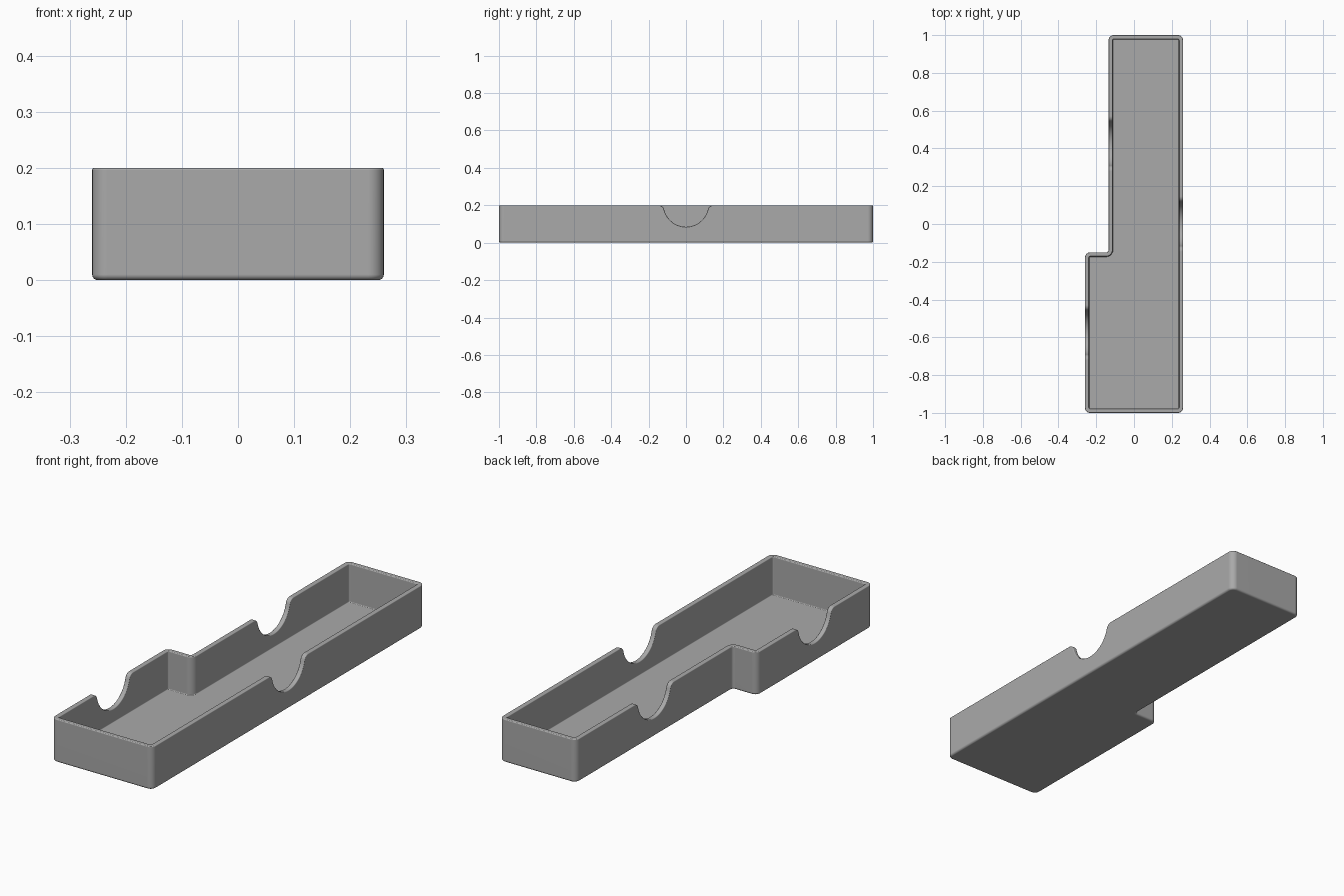
import bpy, bmesh, math
from mathutils import Vector

if "Cube" in bpy.data.objects:
    bpy.data.objects.remove(bpy.data.objects["Cube"])

HEIGHT, WALL, FLOOR = 0.2, 0.022, 0.022
OUTLINE = [(-0.26, -1), (0.26, -1), (0.26, 1), (-0.135, 1), (-0.135, -0.15), (-0.26, -0.15)]
CORNER, BOTTOM_R = 0.028, 0.01

grey = bpy.data.materials.new("plain grey")
grey.diffuse_color = (0.4, 0.4, 0.4, 1)
grey.use_nodes = True
grey.node_tree.nodes["Principled BSDF"].inputs["Base Color"].default_value = grey.diffuse_color


def rounded_outline(inset, steps=6):
    """Stepped outline moved inwards, with concentric rounded corners."""
    pts = []
    n = len(OUTLINE)
    for i in range(n):
        a, b, c = (Vector(OUTLINE[(i + k) % n]) for k in (-1, 0, 1))
        d1, d2 = (b - a).normalized(), (c - b).normalized()
        n1, n2 = Vector((-d1.y, d1.x)), Vector((-d2.y, d2.x))
        convex = d1.cross(d2) > 0
        base = CORNER if convex else 0.012
        r = base - inset if convex else base + inset
        s = 1 if convex else -1
        centre = b + (n1 + n2) * base * s
        for k in range(steps + 1):
            t = k / steps * math.pi / 2
            pts.append(centre - s * r * (n1 * math.cos(t) + n2 * math.sin(t)))
    return pts


def make_object(name, bm):
    bmesh.ops.recalc_face_normals(bm, faces=bm.faces)
    mesh = bpy.data.meshes.new(name)
    bm.to_mesh(mesh)
    bm.free()
    obj = bpy.data.objects.new(name, mesh)
    bpy.context.collection.objects.link(obj)
    mesh.materials.append(grey)
    return obj


# Tray shell: rings from the rounded bottom, up the outside, down the inside
levels = []
for k in range(5):
    t = k / 4 * math.pi / 2
    levels.append((BOTTOM_R * (1 - math.sin(t)), BOTTOM_R * (1 - math.cos(t))))
levels += [(0, HEIGHT), (WALL, HEIGHT), (WALL, FLOOR)]
bm = bmesh.new()
rings = [[bm.verts.new((p.x, p.y, z)) for p in rounded_outline(d)] for d, z in levels]
for lo, hi in zip(rings, rings[1:]):
    for i in range(len(lo)):
        j = (i + 1) % len(lo)
        bm.faces.new((lo[i], lo[j], hi[j], hi[i]))
bm.faces.new(rings[0])
bm.faces.new(rings[-1])
tray = make_object("tray", bm)


def notch_profile():
    """Round finger notch with flared upper edges, as (y, z) points."""
    R, r, cz = 0.12, 0.03, 0.205
    fz = HEIGHT - r
    fy = math.sqrt((R + r) ** 2 - (cz - fz) ** 2)
    a = math.atan2(cz - fz, fy)
    half = [(R * math.sin(t), cz - R * math.cos(t))
            for t in (k / 14 * (math.pi / 2 - a) for k in range(15))]
    for k in range(1, 8):
        t = math.pi - a + (math.pi / 2 - math.pi + a) * k / 7
        half.append((fy + r * math.cos(t), fz + r * math.sin(t)))
    half.append((fy, HEIGHT + 0.05))
    return [(-y, z) for y, z in reversed(half[1:])] + half


# Finger notches: one on the right wall, two on the left
for number, (x, y0) in enumerate([(0.25, 0), (-0.125, 0.425), (-0.25, -0.575)]):
    bm = bmesh.new()
    face = bm.faces.new([bm.verts.new((x - 0.05, y0 + y, z)) for y, z in notch_profile()])
    out = bmesh.ops.extrude_face_region(bm, geom=[face])
    bmesh.ops.translate(bm, vec=(0.1, 0, 0),
                        verts=[v for v in out["geom"] if isinstance(v, bmesh.types.BMVert)])
    cutter = make_object(f"notch_cutter_{number + 1}", bm)
    cutter.hide_render = True
    cutter.hide_set(True)
    cut = tray.modifiers.new("notch", 'BOOLEAN')
    cut.operation, cut.solver, cut.object = 'DIFFERENCE', 'EXACT', cutter

# Soft rim and notch edges
bevel = tray.modifiers.new("soft edges", 'BEVEL')
bevel.width, bevel.segments = 0.004, 3
bevel.limit_method, bevel.angle_limit = 'ANGLE', math.radians(40)
bevel.use_clamp_overlap = False

bpy.context.view_layer.objects.active = tray
tray.select_set(True)
for mod in list(tray.modifiers):
    bpy.ops.object.modifier_apply(modifier=mod.name)
bpy.ops.object.shade_smooth_by_angle(angle=math.radians(35))
normals = tray.modifiers.new("even shading", 'WEIGHTED_NORMAL')
normals.keep_sharp = True
for obj in [o for o in bpy.data.objects if o.hide_render]:
    bpy.data.objects.remove(obj)
